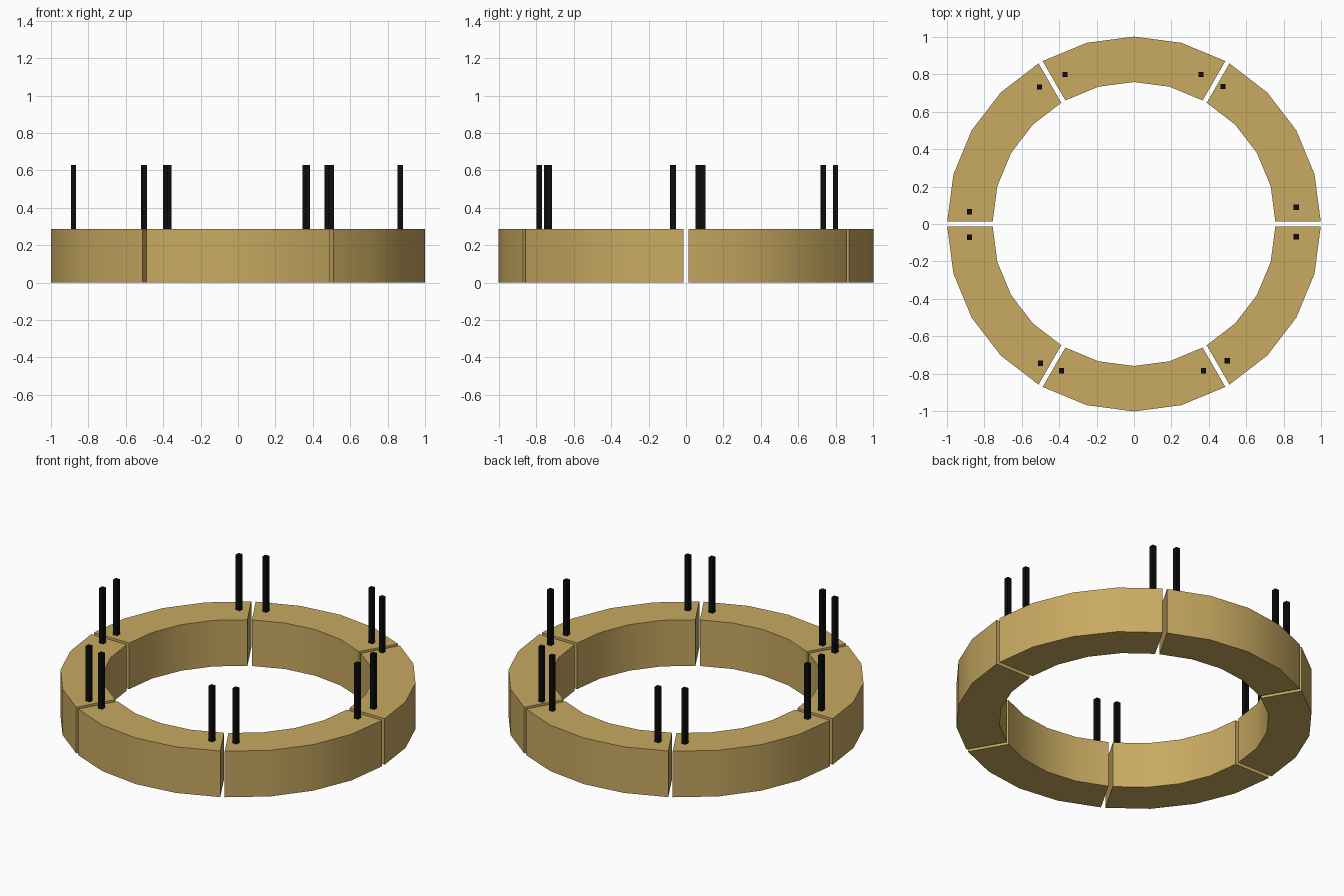
import bpy, bmesh, math
from mathutils import Vector

if "Cube" in bpy.data.objects:
    bpy.data.objects.remove(bpy.data.objects["Cube"])

HEIGHT, ROD_TOP = 0.286, 0.628
R_OUT, R_IN, SPREAD = 0.977, 0.734, 0.025
STEPS = 4


def material(name, color):
    m = bpy.data.materials.new(name)
    m.diffuse_color = color
    m.use_nodes = True
    m.node_tree.nodes["Principled BSDF"].inputs["Base Color"].default_value = m.diffuse_color
    return m


tan = material("tan", (0.58, 0.40, 0.12, 1))
black = material("black", (0.004, 0.004, 0.004, 1))


def add_object(name, bm, mat):
    bmesh.ops.recalc_face_normals(bm, faces=bm.faces)
    me = bpy.data.meshes.new(name)
    bm.to_mesh(me)
    bm.free()
    me.materials.append(mat)
    ob = bpy.data.objects.new(name, me)
    bpy.context.collection.objects.link(ob)
    return ob


# One sixth of the ring, pushed outward to leave parallel-sided gaps
def ring_segment(index):
    start = math.radians(60 * index)
    mid = start + math.radians(30)
    shift = Vector((math.cos(mid), math.sin(mid), 0)) * SPREAD
    bm = bmesh.new()
    sections = []
    for i in range(STEPS + 1):
        a = start + math.radians(60) * i / STEPS
        d = Vector((math.cos(a), math.sin(a), 0))
        sections.append([bm.verts.new(d * r + shift + Vector((0, 0, z)))
                         for r, z in ((R_IN, 0), (R_OUT, 0), (R_OUT, HEIGHT), (R_IN, HEIGHT))])
    for a, b in zip(sections, sections[1:]):
        for k in range(4):
            n = (k + 1) % 4
            bm.faces.new((a[k], a[n], b[n], b[k]))
    bm.faces.new(sections[0])
    bm.faces.new(sections[-1])
    ob = add_object(f"ring_segment_{index + 1}", bm, tan)
    bpy.ops.object.select_all(action='DESELECT')
    ob.select_set(True)
    bpy.context.view_layer.objects.active = ob
    bpy.ops.object.shade_smooth_by_angle(angle=math.radians(30))


for i in range(6):
    ring_segment(i)

# Thin square rods standing in pairs beside each gap
ROD_POSITIONS = [(-0.369, 0.800), (0.358, 0.800), (-0.505, 0.733), (0.476, 0.735),
                 (-0.880, 0.065), (0.868, 0.089), (-0.880, -0.071), (0.868, -0.068),
                 (-0.500, -0.745), (-0.388, -0.785), (0.371, -0.785), (0.499, -0.731)]
ROD_WIDTH, ROD_BASE = 0.028, HEIGHT - 0.01
for i, (x, y) in enumerate(ROD_POSITIONS):
    bm = bmesh.new()
    bmesh.ops.create_cube(bm, size=1)
    bmesh.ops.scale(bm, vec=(ROD_WIDTH, ROD_WIDTH, ROD_TOP - ROD_BASE), verts=bm.verts)
    bmesh.ops.translate(bm, vec=(x, y, (ROD_TOP + ROD_BASE) / 2), verts=bm.verts)
    add_object(f"rod_{i + 1}", bm, black)
